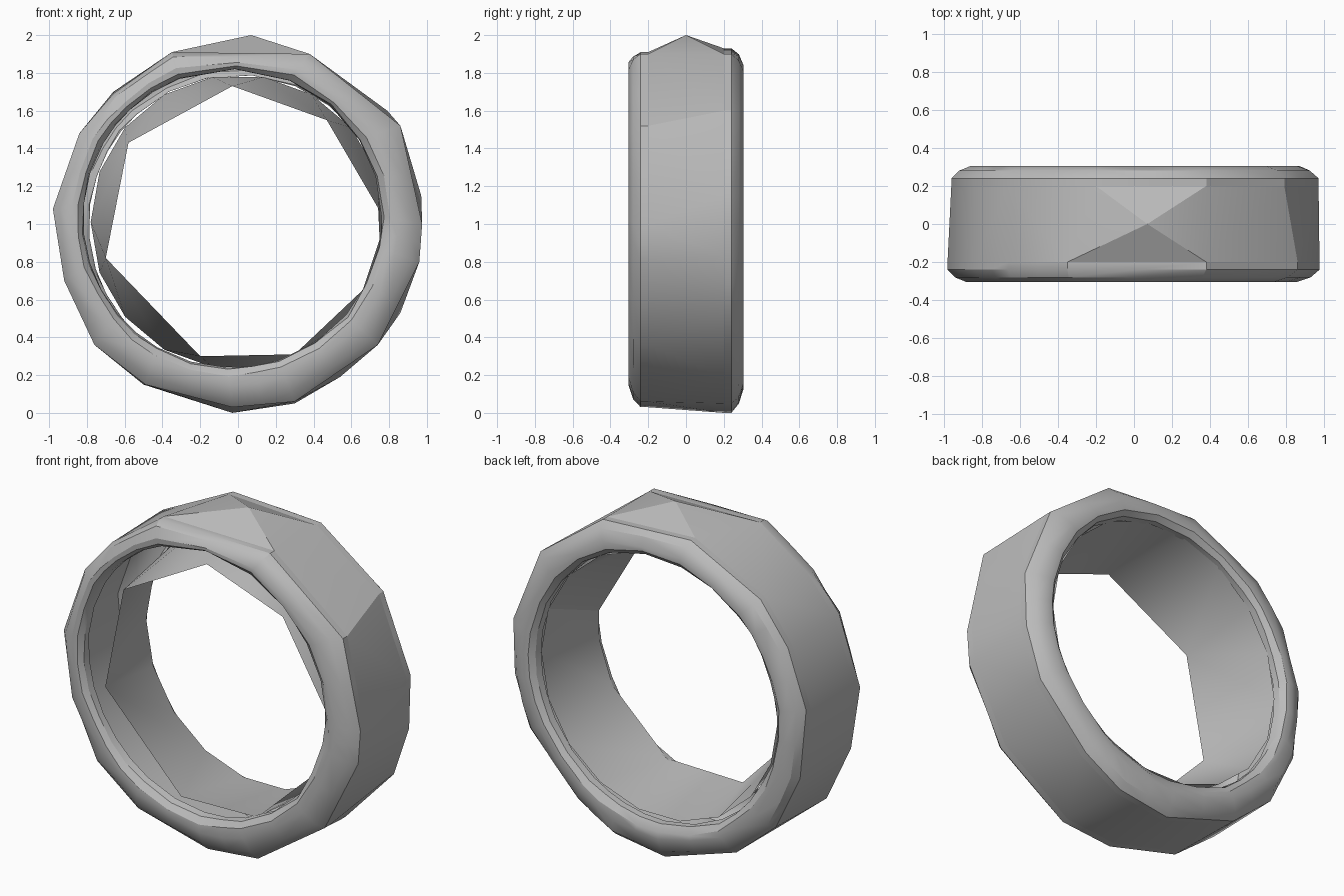
import bpy, bmesh, math, random
from mathutils import Vector

random.seed(4)
cube = bpy.data.objects.get("Cube")
if cube:
    bpy.data.objects.remove(cube, do_unlink=True)

CENTRE = 0.99   # height of the ring axis

metal = bpy.data.materials.new("grey metal")
metal.use_nodes = True
GREY = (0.5, 0.5, 0.5, 1)
metal.diffuse_color = GREY
metal.node_tree.nodes["Principled BSDF"].inputs["Base Color"].default_value = GREY


def finish(name, bm, angle):
    mesh = bpy.data.meshes.new(name)
    bm.to_mesh(mesh)
    bm.free()
    mesh.materials.append(metal)
    obj = bpy.data.objects.new(name, mesh)
    bpy.context.collection.objects.link(obj)
    bpy.ops.object.select_all(action='DESELECT')
    obj.select_set(True)
    bpy.context.view_layer.objects.active = obj
    bpy.ops.object.shade_smooth_by_angle(angle=math.radians(angle))


# Outer band: hull of two uneven polygons and one raised point on top
FRONT = [(-0.98, 1.08), (-0.84, 1.48), (-0.66, 1.69), (-0.35, 1.91),
         (0.38, 1.90), (0.86, 1.52), (0.975, 1.0), (0.96, 0.8), (0.74, 0.36),
         (0.3, 0.06), (-0.03, 0.03), (-0.49, 0.15), (-0.76, 0.36), (-0.92, 0.7)]
BACK = [(-0.96, 1.12), (-0.84, 1.46), (-0.66, 1.7), (-0.2, 1.93), (0.38, 1.9),
        (0.79, 1.6), (0.97, 1.15), (0.96, 0.83), (0.86, 0.53), (0.54, 0.19),
        (0.3, 0.05), (-0.03, 0), (-0.5, 0.15), (-0.76, 0.37), (-0.92, 0.7)]
bm = bmesh.new()
for points, y in ((FRONT, -0.2), (BACK, 0.2), ([(0.07, 2)], 0)):
    for x, z in points:
        bm.verts.new((x, y, z))
bmesh.ops.convex_hull(bm, input=bm.verts)
bmesh.ops.recalc_face_normals(bm, faces=bm.faces)
caps = [f for f in bm.faces if len({round(v.co.y, 3) for v in f.verts}) == 1]
bmesh.ops.delete(bm, geom=caps, context='FACES')
finish("outer_band", bm, 25)

# Rounded rims: (share of the way from the inner lip to the band edge, depth)
SECTION = [(0, 0.235), (0.03, 0.275), (0.2, 0.302), (0.42, 0.305),
           (0.8, 0.28), (1, 0.24), (1, 0.2)]


def rim(name, side, outline, lip_centre, lip_radius):
    bm = bmesh.new()
    corners = [Vector(p) for p in outline]
    outer = []
    for i, p in enumerate(corners):
        outer += [p, (p + corners[(i + 1) % len(corners)]) / 2]
    rings = []
    for p in outer:
        direction = (p - Vector((0, CENTRE))).normalized()
        lip = Vector(lip_centre) + direction * lip_radius
        ring = []
        for t, y in SECTION:
            share = t + random.uniform(-0.04, 0.04) * (0 < t < 1)
            q = lip.lerp(p, share)
            ring.append(bm.verts.new((q.x, side * y, q.y)))
        rings.append(ring)
    for i, p in enumerate(rings):
        q = rings[(i + 1) % len(rings)]
        for k in range(len(SECTION) - 1):
            bm.faces.new((p[k], p[k + 1], q[k + 1], q[k]))
    bmesh.ops.recalc_face_normals(bm, faces=bm.faces)
    if sum(f.normal.y * side for f in bm.faces) < 0:
        bmesh.ops.reverse_faces(bm, faces=bm.faces)
    finish(name, bm, 30)


rim("front_rim", -1, FRONT, (-0.03, 1.03), 0.79)
rim("back_rim", 1, BACK, (0, 1.0), 0.79)

# Inner lining: a coarse polygon at the front, a finer circle at the back
COARSE = [(0.75, 0.91), (0.75, 1.07), (0.47, 1.55), (-0.03, 1.73),
          (-0.58, 1.43), (-0.70, 0.82), (-0.2, 0.30), (0.3, 0.31), (0.66, 0.65)]
bm = bmesh.new()
front = [bm.verts.new((x, -0.25, z)) for x, z in COARSE]
angles = [math.atan2(z - CENTRE, x) for x, z in COARSE]
STEPS = 18
back = []
for i in range(STEPS):
    a = math.tau * i / STEPS
    back.append(bm.verts.new((0.78 * math.cos(a), 0.25, 1.01 + 0.78 * math.sin(a))))


def nearest(a):
    gaps = [abs((a - b + math.pi) % math.tau - math.pi) for b in angles]
    return gaps.index(min(gaps))


# Each fine edge fans to its nearest corner; coarse edges fill the gaps
for i in range(STEPS):
    a, b = back[i], back[(i + 1) % STEPS]
    near = nearest(math.tau * i / STEPS)
    goal = nearest(math.tau * (i + 1) / STEPS)
    bm.faces.new((a, b, front[near]))
    while near != goal:
        step = (near + 1) % len(front)
        bm.faces.new((b, front[step], front[near]))
        near = step
for f in bm.faces:
    f.normal_update()
    mid = f.calc_center_median()
    if f.normal.x * mid.x + f.normal.z * (mid.z - CENTRE) > 0:
        f.normal_flip()
finish("inner_lining", bm, 30)
